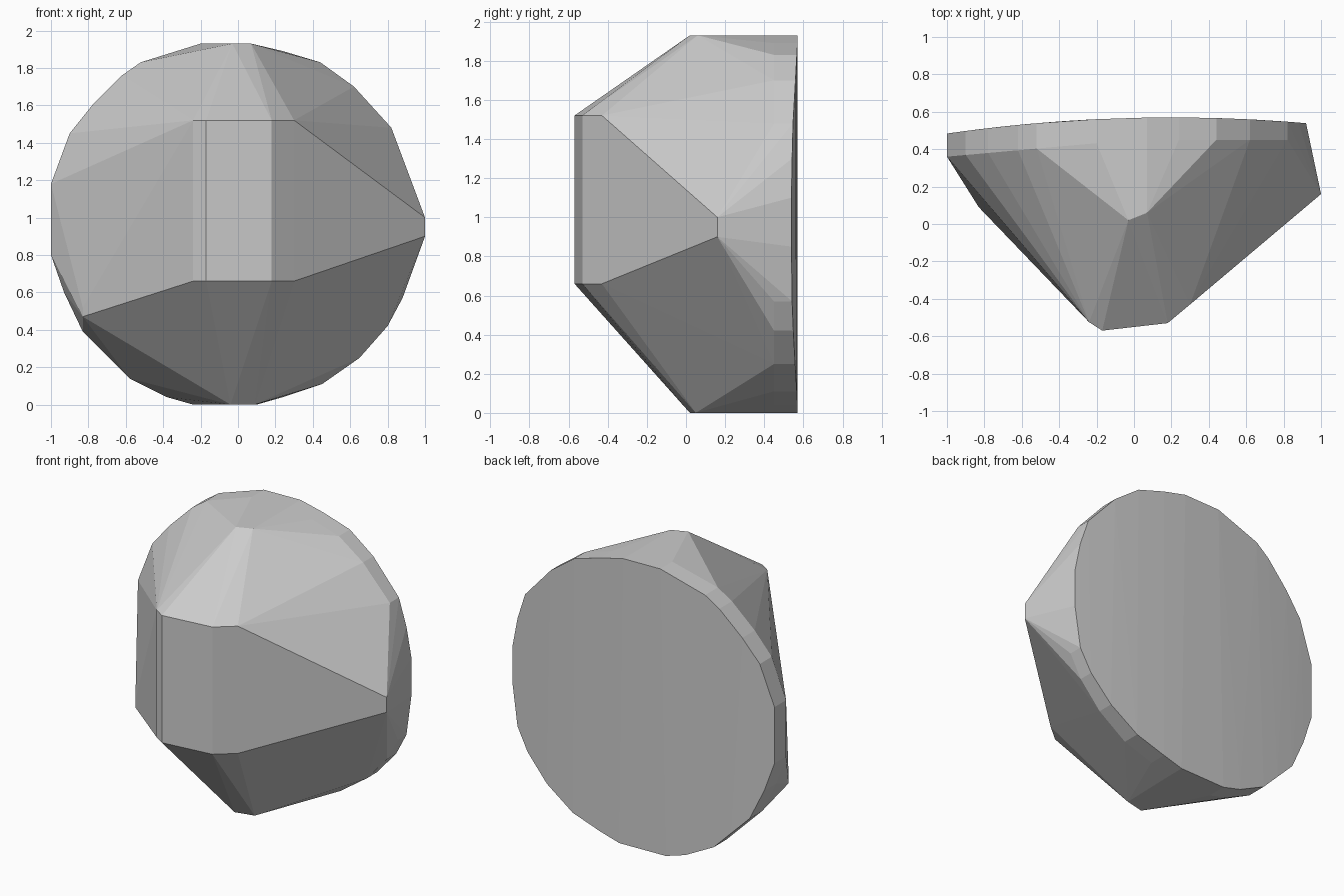
import bpy, bmesh

if "Cube" in bpy.data.objects:
    bpy.data.objects.remove(bpy.data.objects["Cube"])

# Rim outline seen from the front (x, z)
rim = [(-.2, 1.93), (.07, 1.93), (.24, 1.89), (.44, 1.83), (.62, 1.7), (.82, 1.48),
       (.88, 1.3), (.92, 1.1), (.92, .85), (.88, .57), (.8, .42), (.65, .25),
       (.45, .11), (.24, .04), (.1, 0), (-.24, 0), (-.38, .04), (-.58, .14),
       (-.7, .26), (-.83, .39), (-.93, .6), (-1, .8), (-1, 1.18), (-.9, 1.45),
       (-.78, 1.6), (-.62, 1.76), (-.52, 1.83)]

points = []
# Gently bowed back plate and the front edge of its side wall
for x, z in rim:
    points.append((x, 0.57 - 0.06 * (x - 0.2) ** 2, z))
    points.append((x, 0.45 + 0.09 * min(x, 0), z))

# Upright front facet, same columns at its top and bottom edge
for x, y in [(-.24, -.525), (-.17, -.57), (.18, -.53), (.3, -.43)]:
    points += [(x, y, .66), (x, y, 1.52)]

# Outer corners: top, bottom, right and lower left
points += [(-.03, .02, 1.93), (.07, .06, 1.93),
           (-.04, .02, 0), (.09, .05, 0),
           (1, .16, .9), (1, .16, 1.0),
           (-.83, .09, .47), (-.83, .09, .52)]

# Faceted body wrapped around the points
bm = bmesh.new()
for p in points:
    bm.verts.new(p)
hull = bmesh.ops.convex_hull(bm, input=bm.verts[:])
loose = {g for g in hull["geom_interior"] + hull["geom_unused"]
         if isinstance(g, bmesh.types.BMVert)}
bmesh.ops.delete(bm, geom=list(loose), context='VERTS')
bmesh.ops.recalc_face_normals(bm, faces=bm.faces[:])

mesh = bpy.data.meshes.new("faceted_body")
bm.to_mesh(mesh)
bm.free()
body = bpy.data.objects.new("faceted_body", mesh)
bpy.context.collection.objects.link(body)
